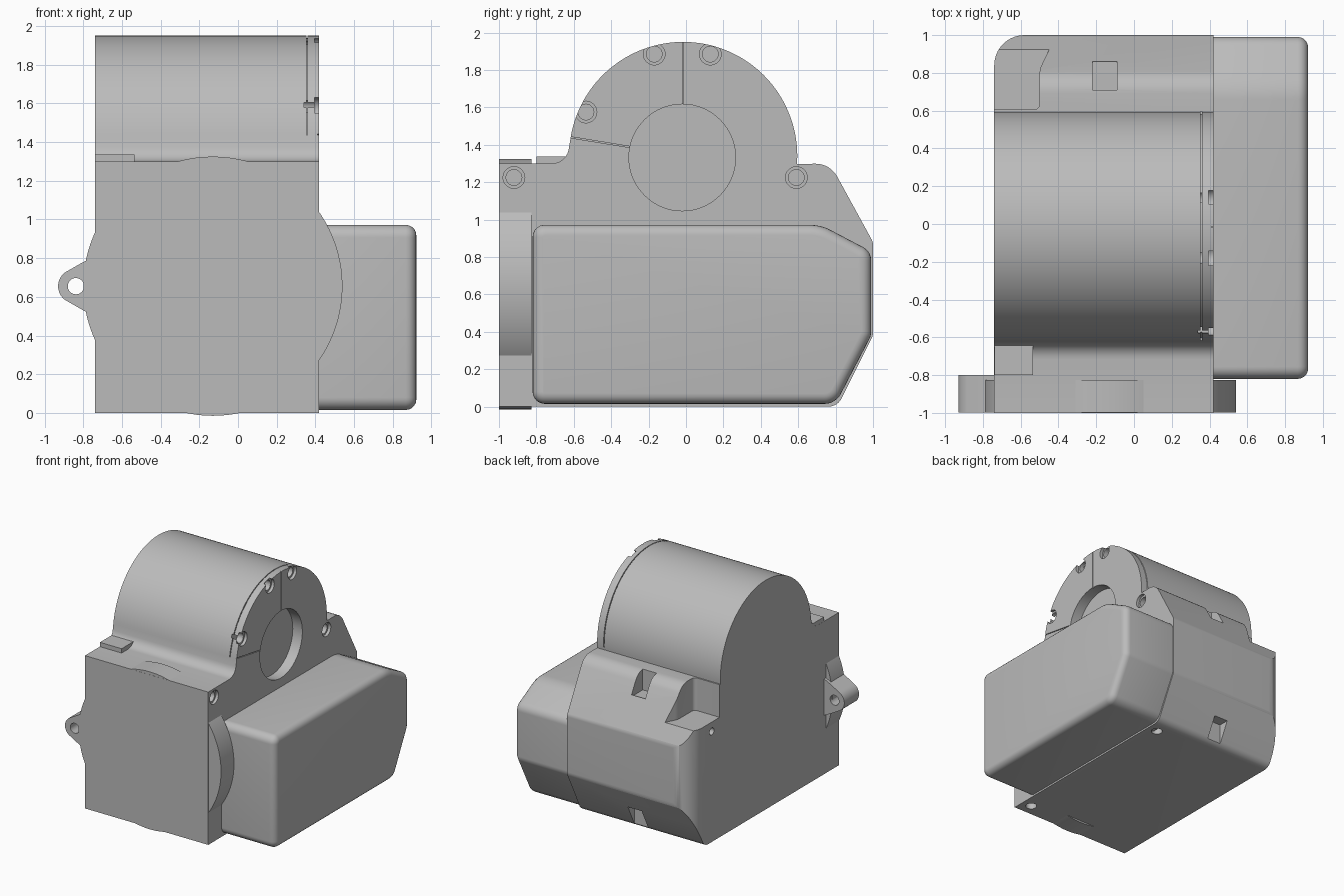
import bpy
import bmesh
import math
from mathutils import Vector

if "Cube" in bpy.data.objects:
    bpy.data.objects.remove(bpy.data.objects["Cube"], do_unlink=True)

grey = bpy.data.materials.new("plain grey")
grey.use_nodes = True
GREY = (0.5, 0.5, 0.5, 1)
grey.diffuse_color = GREY
grey.node_tree.nodes["Principled BSDF"].inputs["Base Color"].default_value = GREY


def arc(cx, cy, r, start, end, n=16):
    """Points on an arc, angles in degrees."""
    angles = [math.radians(start + (end - start) * i / n) for i in range(n + 1)]
    return [(cx + r * math.cos(a), cy + r * math.sin(a)) for a in angles]


def circle(cx, cy, r, n=32):
    return arc(cx, cy, r, 0, 360, n)[:-1]


def rect(a, b, c, d):
    return [(a, c), (b, c), (b, d), (a, d)]


def rounded(points, n=6):
    """Polygon whose points with a third value get corners of that radius."""
    out = []
    for i, p in enumerate(points):
        if len(p) == 2:
            out.append(p)
            continue
        here = Vector(p[:2])
        u = (Vector(points[i - 1][:2]) - here).normalized()
        v = (Vector(points[(i + 1) % len(points)][:2]) - here).normalized()
        half = u.angle(v) / 2
        centre = here + (u + v).normalized() * (p[2] / math.sin(half))
        s = here + u * (p[2] / math.tan(half)) - centre
        e = here + v * (p[2] / math.tan(half)) - centre
        turn = math.atan2(s.x * e.y - s.y * e.x, s.dot(e))
        base = math.atan2(s.y, s.x)
        for k in range(n + 1):
            a = base + turn * k / n
            out.append((centre.x + p[2] * math.cos(a), centre.y + p[2] * math.sin(a)))
    return out


def prism(name, points, axis, low, high):
    """Extrude a flat profile along the given axis."""
    place = {"x": lambda p, t: (t, p[0], p[1]),
             "y": lambda p, t: (p[0], t, p[1]),
             "z": lambda p, t: (p[0], p[1], t)}[axis]
    bm = bmesh.new()
    a = [bm.verts.new(place(p, low)) for p in points]
    b = [bm.verts.new(place(p, high)) for p in points]
    bm.faces.new(a)
    bm.faces.new(b)
    for i in range(len(a)):
        j = (i + 1) % len(a)
        bm.faces.new((a[i], a[j], b[j], b[i]))
    bmesh.ops.recalc_face_normals(bm, faces=bm.faces)
    mesh = bpy.data.meshes.new(name)
    bm.to_mesh(mesh)
    bm.free()
    mesh.materials.append(grey)
    obj = bpy.data.objects.new(name, mesh)
    bpy.context.collection.objects.link(obj)
    return obj


def bake(obj):
    """Turn the modified shape into the object's own mesh."""
    bpy.context.view_layer.update()
    graph = bpy.context.evaluated_depsgraph_get()
    mesh = bpy.data.meshes.new_from_object(obj.evaluated_get(graph))
    obj.modifiers.clear()
    obj.data = mesh


def cut(obj, points, axis, low, high):
    cutter = prism("cutter", points, axis, low, high)
    cutter.hide_render = True
    mod = obj.modifiers.new("cut", "BOOLEAN")
    mod.operation = "DIFFERENCE"
    mod.solver = "EXACT"
    mod.object = cutter
    bake(obj)
    bpy.data.objects.remove(cutter, do_unlink=True)


LEFT, RIGHT = 0.42, -0.74
DRUM = (-0.015, 1.34)

# Main housing: side profile with the drum on top
body = prism("main_housing", rounded(
    [(-1, 0), (-1, 1.3), (-0.64, 1.3, 0.09)]
    + arc(*DRUM, 0.61, 172, -4, 72)
    + [(0.77, 1.3, 0.13), (1, 0.88, 0.06), (1, 0.38, 0.08), (0.81, 0, 0.08)]),
    "x", RIGHT, LEFT)

# Rounded rear corner and the low ledge beside the raised rear block
cut(body, [(-0.9, 0.84)] + arc(-0.58, 0.84, 0.16, 180, 90, 10)
    + [(-0.58, 1.1), (-0.9, 1.1)], "z", -0.1, 1.5)
cut(body, rounded([(-1, 0.605), (-0.5, 0.605, 0.03), (-0.5, 0.82, 0.12),
                   (-0.36, 1.1), (-1, 1.1)]), "z", 1.02, 1.6)

# Round opening in the end face
cut(body, circle(DRUM[0] - 0.005, 1.332, 0.285, 64), "x", 0.33, 0.6)

# Counterbored screw holes
for y, z in [(-0.17, 1.885), (0.13, 1.885), (-0.535, 1.575),
             (-0.92, 1.225), (0.59, 1.225)]:
    cut(body, circle(y, z, 0.058), "x", 0.395, 0.6)
    cut(body, circle(y, z, 0.042), "x", 0.34, 0.6)

# Seams of the end cover
cut(body, arc(*DRUM, 0.65, -2, 171, 64) + arc(*DRUM, 0.597, 171, -2, 64),
    "x", 0.353, 0.36)
cut(body, rect(-0.019, -0.013, 1.6, 2), "x", 0.411, 0.5)
cut(body, [(-0.28, 1.382), (-0.28, 1.388), (-0.66, 1.45), (-0.66, 1.444)],
    "x", 0.411, 0.5)

# Clip pockets on the rear block, above and below
cut(body, rect(-0.22, -0.09, 0.71, 0.86), "z", 1.12, 1.6)
cut(body, rect(-0.22, -0.09, 0.82, 0.93), "z", -0.1, 0.2)

# Holes in the underside and a small one in the right wall
for y in (-0.9, 0.68):
    cut(body, circle(0.33, y, 0.045), "z", -0.1, 0.06)
cut(body, circle(0.71, 0.94, 0.03), "x", -0.9, -0.68)

# Side gearbox cover with softened outer rim
cover = prism("side_cover", rounded(
    [(-0.82, 0.015, 0.065), (-0.82, 0.972, 0.065), (0.72, 0.972, 0.25),
     (0.99, 0.83, 0.08), (0.99, 0.38, 0.09), (0.8, 0.015, 0.1)], 8),
    "x", 0.3, 0.922)
bevel = cover.modifiers.new("rim", "BEVEL")
bevel.width = 0.055
bevel.segments = 5
bevel.limit_method = "ANGLE"
bevel.angle_limit = math.radians(60)
bevel.use_clamp_overlap = False
bake(cover)

# Round flange bulging past both sides at the front
flange = prism("front_flange", circle(-0.13, 0.655, 0.67, 96), "y", -0.999, -0.825)

# Mounting lug with its hole
lug = prism("mounting_lug", [(-0.7, 0.83), (-0.8, 0.78)]
            + arc(-0.842, 0.655, 0.088, 115, 245, 20)
            + [(-0.8, 0.53), (-0.7, 0.48)], "y", -0.998, -0.8)
cut(lug, circle(-0.838, 0.655, 0.042), "y", -1.2, -0.6)

# Small raised pad beside the drum
pad = prism("top_pad", rect(RIGHT + 0.001, -0.535, -0.8, -0.6), "z", 1.25, 1.337)

# Smooth curved surfaces, keep edges crisp
bpy.ops.object.select_all(action="DESELECT")
for part in (body, cover, flange, lug, pad):
    part.select_set(True)
bpy.context.view_layer.objects.active = body
bpy.ops.object.shade_smooth_by_angle(angle=math.radians(30))
